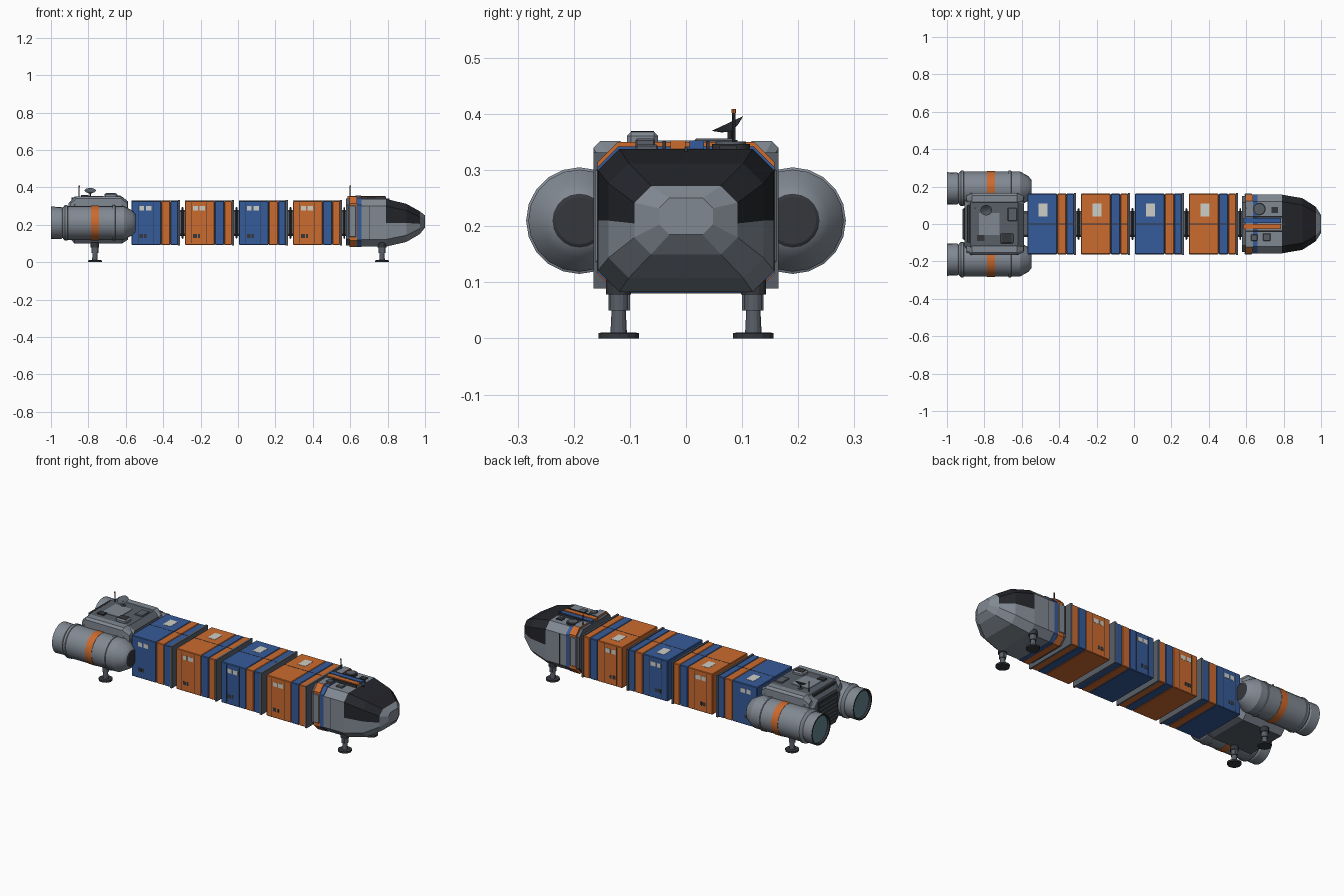
import bpy, bmesh, math
from mathutils import Matrix, Vector

if "Cube" in bpy.data.objects:
    bpy.data.objects.remove(bpy.data.objects["Cube"])


def material(name, rgb):
    m = bpy.data.materials.new(name)
    m.diffuse_color = (*rgb, 1)
    m.use_nodes = True
    m.node_tree.nodes["Principled BSDF"].inputs["Base Color"].default_value = m.diffuse_color
    return m


BLUE = material("cargo blue", (0.036, 0.105, 0.32))
ORANGE = material("cargo orange", (0.60, 0.145, 0.028))
GREY = material("hull grey", (0.22, 0.25, 0.29))
MID = material("panel grey", (0.10, 0.115, 0.14))
DARK = material("dark metal", (0.035, 0.038, 0.046))
GLASS = material("canopy black", (0.018, 0.019, 0.024))
WHITE = material("label white", (0.62, 0.62, 0.58))
TEAL = material("engine glow", (0.12, 0.23, 0.27))


def finish(name, bm, mats, smooth=False):
    bmesh.ops.recalc_face_normals(bm, faces=bm.faces)
    me = bpy.data.meshes.new(name)
    bm.to_mesh(me)
    bm.free()
    for m in mats:
        me.materials.append(m)
    ob = bpy.data.objects.new(name, me)
    bpy.context.collection.objects.link(ob)
    if smooth:
        bpy.ops.object.select_all(action='DESELECT')
        ob.select_set(True)
        bpy.context.view_layer.objects.active = ob
        bpy.ops.object.shade_smooth_by_angle(angle=math.radians(25))
    return ob


def box(name, x, y, z, mat, bevel=0):
    """Box from (min, max) ranges."""
    bm = bmesh.new()
    bmesh.ops.create_cube(bm, size=1)
    for v in bm.verts:
        v.co = [r[0] + (c + 0.5) * (r[1] - r[0]) for c, r in zip(v.co, (x, y, z))]
    if bevel:
        bmesh.ops.bevel(bm, geom=bm.edges[:], offset=bevel, segments=1, affect='EDGES')
    return finish(name, bm, [mat])


def lathe(name, profile, mats, indices, sides, matrix):
    """Revolve (axial, radius) points about local z, one material index per segment."""
    bm = bmesh.new()
    rings = []
    for a, r in profile:
        if r == 0:
            rings.append([bm.verts.new((0, 0, a))] * sides)
        else:
            rings.append([bm.verts.new((r * math.cos(2 * math.pi * i / sides),
                                        r * math.sin(2 * math.pi * i / sides), a)) for i in range(sides)])
    for k in range(len(rings) - 1):
        for i in range(sides):
            j = (i + 1) % sides
            vs = [rings[k][i], rings[k][j], rings[k + 1][j], rings[k + 1][i]]
            f = bm.faces.new(list(dict.fromkeys(vs)))
            f.material_index = indices[k]
    bm.transform(matrix)
    return finish(name, bm, mats, True)


def rod(name, loc, r, h, mat, sides=12):
    return lathe(name, [(0, 0), (0, r), (h, r), (h, 0)], [mat], [0] * 3, sides,
                 Matrix.Translation(loc))


def loft(name, sections, mats, rule):
    """Loft ten-sided hull sections (x, half width, bottom, top, lower/upper chamfer, waist)."""
    bm = bmesh.new()
    rings = []
    for x, w, b, t, c, waist in sections:
        half = [(w - c, b), (w, b + c), (w, waist), (w, t - c), (w - c, t)]
        pts = half + [(-y, z) for y, z in reversed(half)]
        rings.append([bm.verts.new((x, y, z)) for y, z in pts])
    for a, b in zip(rings, rings[1:]):
        for i in range(10):
            j = (i + 1) % 10
            bm.faces.new((a[i], a[j], b[j], b[i]))
    bm.faces.new(rings[0])
    bm.faces.new(rings[-1])
    for f in bm.faces:
        f.material_index = rule(f.calc_center_median())
    return finish(name, bm, mats)


# Cargo containers, alternating colours, each with a contrasting band
for n, x0 in enumerate((-0.57, -0.283, 0.005, 0.295)):
    main, accent = (BLUE, ORANGE) if n % 2 == 0 else (ORANGE, BLUE)
    tag = f"container_{n + 1}_"
    for part, a, b, m in (("body", 0, 0.158, main), ("band", 0.16, 0.208, accent), ("end", 0.21, 0.25, main)):
        box(tag + part, (x0 + a, x0 + b), (-0.162, 0.162), (0.092, 0.328), m, 0.003)
    box(tag + "core", (x0 + 0.01, x0 + 0.245), (-0.159, 0.159), (0.095, 0.325), DARK)
    box(tag + "rim", (x0 + 0.25, x0 + 0.261), (-0.165, 0.165), (0.089, 0.331), MID)
    box(tag + "roof_label", (x0 + 0.06, x0 + 0.108), (0.04, 0.11), (0.326, 0.3295), WHITE)
    box(tag + "roof_seam", (x0, x0 + 0.25), (-0.002, 0.002), (0.326, 0.3287), DARK)
    for s in (-1, 1):
        ys = sorted((s * 0.160, s * 0.1632))
        for k, (a, b) in enumerate(((0.043, 0.068), (0.077, 0.107))):
            box(f"{tag}side_label_{k}_{s}", (x0 + a, x0 + b), ys, (0.275, 0.3), WHITE)
        for k, (a, b) in enumerate(((0.043, 0.063), (0.068, 0.08))):
            box(f"{tag}latch_{k}_{s}", (x0 + a, x0 + b), ys, (0.13, 0.15), DARK)
        for k, a in enumerate((0.035, 0.115)):
            box(f"{tag}door_seam_{k}_{s}", (x0 + a, x0 + a + 0.002), ys, (0.1, 0.32), DARK)

# Spine joining everything, with collars in the gaps
box("spine", (-0.62, 0.62), (-0.07, 0.07), (0.14, 0.28), MID, 0.01)
for i, x in enumerate((-0.296, -0.008, 0.28, 0.568)):
    box(f"spine_collar_{i}", (x - 0.005, x + 0.005), (-0.085, 0.085), (0.125, 0.295), DARK, 0.004)

# Cabin hull and nose with black canopy
loft("nose_cabin", [(0.655, 0.157, 0.083, 0.338, 0.038, 0.21), (0.79, 0.157, 0.083, 0.338, 0.038, 0.21),
                    (0.90, 0.138, 0.108, 0.312, 0.036, 0.21), (0.972, 0.092, 0.15, 0.272, 0.03, 0.205),
                    (1.0, 0.048, 0.185, 0.25, 0.018, 0.205)], [GREY, GLASS],
     lambda c: 1 if 0.79 < c.x < 0.97 and c.z > 0.211 else 0)
loft("cabin_rear", [(0.578, 0.15, 0.09, 0.34, 0.035, 0.21), (0.60, 0.15, 0.09, 0.34, 0.035, 0.21)],
     [MID], lambda c: 0)
loft("cabin_orange_collar", [(0.596, 0.158, 0.08, 0.35, 0.036, 0.21), (0.636, 0.158, 0.08, 0.35, 0.036, 0.21)],
     [ORANGE, GREY], lambda c: 1 if c.z > 0.31 and abs(c.y) < 0.1 else 0)
loft("cabin_blue_collar", [(0.636, 0.158, 0.081, 0.342, 0.037, 0.21), (0.66, 0.158, 0.081, 0.342, 0.037, 0.21)],
     [BLUE], lambda c: 0)
for s in (-1, 1):
    box(f"collar_side_panel_{s}", (0.592, 0.632), sorted((s * 0.15, s * 0.162)), (0.135, 0.302), GREY, 0.003)
    box(f"cabin_side_seam_{s}", (0.7, 0.703), sorted((s * 0.15, s * 0.1585)), (0.121, 0.3), DARK)
    box(f"roof_rail_{s}", (0.60, 0.79), sorted((s * 0.036, s * 0.042)), (0.335, 0.352), DARK)
box("roof_stripe_blue", (0.585, 0.785), (0.006, 0.032), (0.335, 0.353), BLUE)
box("roof_stripe_orange", (0.585, 0.785), (-0.028, -0.001), (0.335, 0.353), ORANGE)
rod("roof_hatch", (0.67, 0.08, 0.33), 0.034, 0.017, DARK, 16)
rod("roof_hatch_lid", (0.67, 0.08, 0.34), 0.027, 0.011, MID, 16)
box("roof_unit_a", (0.625, 0.66), (-0.09, -0.055), (0.33, 0.356), MID, 0.003)
box("roof_unit_b", (0.69, 0.73), (-0.09, -0.05), (0.33, 0.346), MID, 0.003)
box("roof_unit_c", (0.735, 0.77), (0.06, 0.09), (0.33, 0.344), DARK)
box("canopy_ridge", (0.79, 0.81), (-0.003, 0.003), (0.31, 0.34), DARK)

# Rear drive hull with tapered ends
loft("drive_hull", [(-0.905, 0.12, 0.135, 0.315, 0.035, 0.21), (-0.875, 0.165, 0.1, 0.35, 0.045, 0.21),
                    (-0.62, 0.165, 0.1, 0.35, 0.045, 0.21), (-0.588, 0.14, 0.12, 0.325, 0.035, 0.21)],
     [GREY, MID], lambda c: 1 if abs(c.y) < 0.05 else 0)
for s in (-1, 1):
    loft(f"engine_fairing_{s}", [(x, w, b, t, 0.012, 0.29) for x, w, b, t in
         ((-0.895, 0.016, 0.25, 0.325), (-0.865, 0.03, 0.25, 0.352),
          (-0.625, 0.03, 0.25, 0.352), (-0.59, 0.016, 0.25, 0.325))], [GREY],
         lambda c: 0).location.y = s * 0.135
# Rear exhaust grille
box("rear_grille", (-0.912, -0.9), (-0.085, 0.085), (0.15, 0.3), DARK)
for i in range(6):
    z = 0.16 + i * 0.023
    box(f"grille_slat_{i}", (-0.918, -0.91), (-0.08, 0.08), (z, z + 0.009), MID)

# Roof equipment on the drive hull
box("deck_plate", (-0.83, -0.72), (-0.06, 0.06), (0.345, 0.353), GREY)
box("deck_box", (-0.715, -0.645), (-0.105, -0.05), (0.34, 0.368), GREY, 0.007)
box("deck_box_vent", (-0.705, -0.655), (-0.098, -0.057), (0.36, 0.3695), DARK)
box("deck_panel", (-0.675, -0.625), (0.015, 0.085), (0.34, 0.356), MID, 0.003)
box("deck_rail", (-0.89, -0.88), (-0.1, 0.1), (0.335, 0.347), DARK)
box("deck_tank", (-0.84, -0.80), (-0.09, -0.06), (0.34, 0.358), DARK)
rod("dish_base", (-0.79, 0.078, 0.34), 0.014, 0.014, MID)
rod("dish_mast", (-0.79, 0.078, 0.35), 0.004, 0.025, DARK, 8)
lathe("dish", [(-0.006, 0), (0, 0.016), (0.01, 0.031), (0.005, 0.014), (0, 0)], [MID], [0] * 4, 16,
      Matrix.Translation((-0.79, 0.078, 0.374)) @ Matrix.Rotation(math.radians(25), 4, 'X'))
for n, x in (("rear", -0.85), ("cabin", 0.60)):
    rod(n + "_antenna", (x, 0.085, 0.33), 0.0028, 0.073, DARK, 8)
    rod(n + "_antenna_tip", (x, 0.085, 0.402), 0.004, 0.007, ORANGE, 8)

# Engines along x, mirrored side to side
ENGINE = [(-0.988, 0), (-0.988, 0.076), (-1.0, 0.079), (-1.0, 0.087), (-0.945, 0.085), (-0.938, 0.08),
          (-0.93, 0.091), (-0.925, 0.095), (-0.912, 0.095), (-0.91, 0.091), (-0.785, 0.091), (-0.785, 0.093),
          (-0.743, 0.093), (-0.743, 0.091), (-0.672, 0.091), (-0.67, 0.095), (-0.657, 0.095), (-0.655, 0.091),
          (-0.61, 0.091), (-0.565, 0.066), (-0.55, 0.048), (-0.547, 0.042), (-0.547, 0)]
TINTS = [1, 2, 2] + [0] * 8 + [3] + [0] * 7 + [0, 2, 2]
for s in (-1, 1):
    lathe(f"engine_{s}", ENGINE, [GREY, TEAL, DARK, ORANGE], TINTS, 20,
          Matrix.Translation((0, s * 0.19, 0.21)) @ Matrix.Rotation(math.pi / 2, 4, 'Y'))

# Landing legs with round feet
LEG = [(0, 0), (0, 0.037), (0.01, 0.037), (0.011, 0.015), (0.05, 0.013), (0.05, 0.018), (0.078, 0.018),
       (0.078, 0.023), (0.105, 0.023), (0.105, 0)]
for x in (-0.765, 0.77):
    for s in (-1, 1):
        lathe(f"landing_leg_{x}_{s}", LEG, [DARK, MID], [0, 0, 0, 1, 1, 1, 0, 0, 0], 14,
              Matrix.Translation((x, s * 0.12, 0)))
        box(f"leg_brace_{x}_{s}", (x - 0.008, x + 0.008), sorted((s * 0.1, s * 0.138)), (0.05, 0.1), MID)
